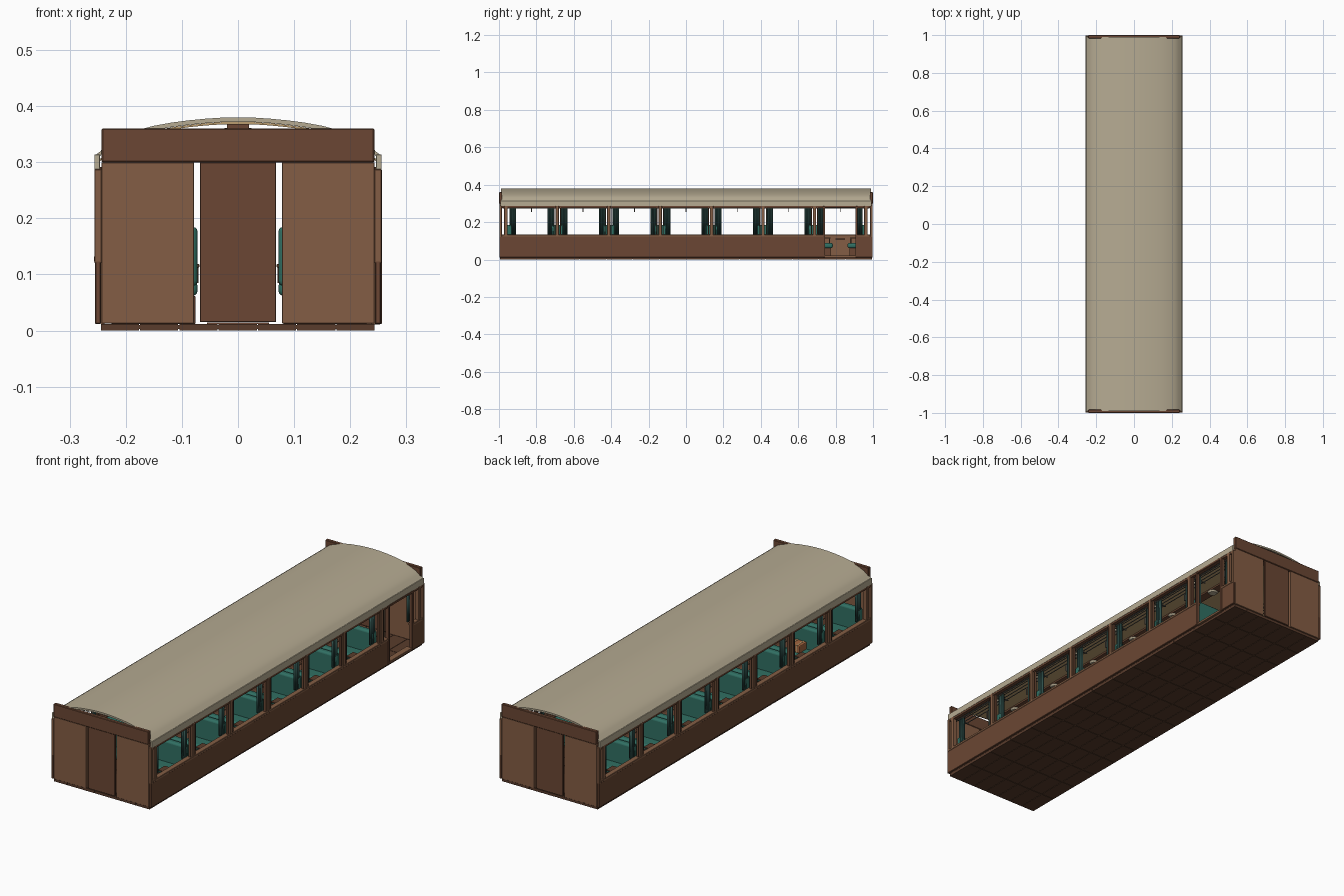
import bpy, bmesh, math
from mathutils import Matrix

if "Cube" in bpy.data.objects:
    bpy.data.objects.remove(bpy.data.objects["Cube"])


def mat(name, r, g, b):
    m = bpy.data.materials.new(name)
    m.diffuse_color = (r, g, b, 1)
    m.use_nodes = True
    m.node_tree.nodes["Principled BSDF"].inputs["Base Color"].default_value = m.diffuse_color
    return m


BROWN = mat("brown", .145, .062, .033)
LIGHT = mat("light wood", .23, .11, .058)
DARK = mat("dark wood", .10, .045, .025)
CREAM = mat("cream", .47, .41, .29)
TAN = mat("tan", .50, .34, .16)
TEAL = mat("teal", .03, .16, .125)
CURTAIN = mat("curtain", .03, .085, .075)
ORANGE = mat("leather", .36, .13, .05)
METAL = mat("metal", .13, .12, .10)


def finish(name, bm, material, bevel=0, segs=1, smooth=False):
    bmesh.ops.recalc_face_normals(bm, faces=bm.faces[:])
    me = bpy.data.meshes.new(name)
    bm.to_mesh(me)
    bm.free()
    ob = bpy.data.objects.new(name, me)
    bpy.context.collection.objects.link(ob)
    me.materials.append(material)
    if bevel:
        mod = ob.modifiers.new("bevel", 'BEVEL')
        mod.width = bevel
        mod.segments = segs
    if smooth:
        bpy.ops.object.select_all(action='DESELECT')
        ob.select_set(True)
        bpy.context.view_layer.objects.active = ob
        bpy.ops.object.shade_smooth_by_angle(angle=math.radians(40))
    return ob


def boxes(name, items, material, **kw):
    # each item is (x0, x1, y0, y1, z0, z1)
    bm = bmesh.new()
    for x0, x1, y0, y1, z0, z1 in items:
        m = Matrix.Translation(((x0 + x1) / 2, (y0 + y1) / 2, (z0 + z1) / 2))
        m = m @ Matrix.Diagonal((abs(x1 - x0), abs(y1 - y0), abs(z1 - z0), 1))
        bmesh.ops.create_cube(bm, size=1, matrix=m)
    return finish(name, bm, material, **kw)


def both(items):
    return items + [(-b, -a, c, d, e, f) for a, b, c, d, e, f in items]


def ends(items):
    return items + [(a, b, -d, -c, e, f) for a, b, c, d, e, f in items]


def extrude_y(name, outline, y0, y1, material, **kw):
    bm = bmesh.new()
    f = bm.faces.new([bm.verts.new((x, y0, z)) for x, z in outline])
    r = bmesh.ops.extrude_face_region(bm, geom=[f])
    vs = [v for v in r['geom'] if isinstance(v, bmesh.types.BMVert)]
    bmesh.ops.translate(bm, verts=vs, vec=(0, y1 - y0, 0))
    return finish(name, bm, material, **kw)


POSTS = [-.963 + .275 * i for i in range(8)]
BAYS = [p + .1375 for p in POSTS[:-1]]
D0, D1 = .74, .91  # side doorway, right side only

# Floor planks and aisle runner
boxes("floor_planks", [(-.2455 + .07 * i + .001, -.1755 + .07 * i - .001,
                        -.995 + j * .1421 + .001, -.8529 + j * .1421 - .001, 0, .012)
                       for i in range(7) for j in range(14)], DARK)
boxes("underfloor", [(-.243, .243, -.993, .993, .003, .010)], DARK)
boxes("aisle_runner", [(-.055, .055, -.98, .98, .012, .0145)], BROWN)

# Lower side walls, outer skin and inner lining
boxes("lower_walls", [(-.255, -.244, -.998, .998, .012, .125),
                      (.244, .255, -.998, D0, .012, .125),
                      (.244, .255, D1, .998, .012, .125)], BROWN, bevel=.0015)
boxes("inner_lining", [(-.244, -.238, -.985, .985, .012, .122),
                       (.238, .244, -.985, D0, .012, .122),
                       (.238, .244, D1, .985, .012, .122)], LIGHT)
boxes("window_sills", [(-.2565, -.232, -.985, .985, .122, .133),
                       (.232, .2565, -.985, D0, .122, .133),
                       (.232, .2565, D1, .985, .122, .133)], LIGHT, bevel=.0015)
boxes("window_top_rails", both([(.238, .2545, -.99, .99, .276, .292)]), BROWN)

# Window posts, corner posts and glazing strips
boxes("window_posts", both([(.238, .256, p - .009, p + .009, .125, .288) for p in POSTS]
                           + ends([(.243, .256, .985, .998, .12, .288)])),
      LIGHT, bevel=.0015)
boxes("window_strips", both([(.241, .252, p + s * .0165 - .002, p + s * .0165 + .002, .132, .28)
                             for p in POSTS[1:-1] for s in (-1, 1)]), BROWN)
# Doorway frame and threshold
boxes("doorway_frame", [(.24, .257, D0 - .008, D0 + .004, .012, .285),
                        (.24, .257, D1 - .004, D1 + .008, .012, .285),
                        (.24, .257, D0, D1, .276, .287)], BROWN, bevel=.0015)
boxes("doorway_threshold", [(.225, .254, D0, D1, .011, .022)], LIGHT, bevel=.001)

# End walls, doors and headers
boxes("end_panels", ends(both([(.078, .243, .984, .998, .013, .30)])), LIGHT, bevel=.001)
boxes("end_doors", ends([(-.068, .068, .986, .997, .015, .30)]), BROWN, bevel=.001)
boxes("end_headers", ends([(-.243, .243, .983, 1.0, .30, .36)]), BROWN, bevel=.002)

# Roof shell, ceiling and fascia
half = [(0, .380), (.03, .3795), (.06, .3775), (.09, .3745), (.12, .3705), (.15, .365),
        (.175, .3585), (.20, .350), (.22, .341), (.235, .331), (.246, .319), (.255, .312)]


def shell(drop0, drop1, s):
    top = [(x * s, z - drop0) for x, z in half]
    low = [(x * s, z - drop1) for x, z in half]
    up = [(-x, z) for x, z in reversed(top[1:])] + top
    dn = [(-x, z) for x, z in reversed(low[1:])] + low
    return up + dn[::-1]


extrude_y("roof", shell(0, .008, 1), -.99, .99, CREAM, smooth=True)
extrude_y("ceiling", shell(.0081, .012, .975), -.982, .982, TAN, smooth=True)
boxes("roof_fascia", both([(.246, .256, -.992, .992, .285, .314)]), CREAM,
      bevel=.002, segs=2)
boxes("ridge_beam", [(-.02, .02, -.985, .985, .360, .368)], BROWN)

# Benches back to back at each post; doorway bay on the right is clear
cushions, backs, bases, arms = [], [], [], []
for side in (-1, 1):
    for i, p in enumerate(POSTS):
        for d in (-1, 1):
            if (i == 0 and d < 0) or (i == 7 and d > 0):
                continue
            if side == 1 and ((i == 6 and d > 0) or i == 7):
                continue
            xs = (.072, .234) if side > 0 else (-.234, -.072)
            cushions.append((*xs, p + d * .012, p + d * .098, .062, .088))
            backs.append((*xs, p + d * .004, p + d * .034, .080, .185))
            bases.append((xs[0] + .008, xs[1] - .004, p + d * .012, p + d * .088, .012, .062))
            a = .074 * side
            arms.append((a - .005, a + .005, p + d * .03, p + d * .085, .112, .119))
            arms.append((a - .004, a + .004, p + d * .078, p + d * .084, .085, .113))
boxes("seat_cushions", cushions, TEAL, bevel=.009, segs=3, smooth=True)
boxes("seat_backs", backs, TEAL, bevel=.009, segs=3, smooth=True)
boxes("seat_bases", bases, BROWN, bevel=.001)
boxes("armrests", arms, LIGHT, bevel=.001)

# Pleated curtains beside every post
bm = bmesh.new()
N = 24
for side in (-1, 1):
    for i, p in enumerate(POSTS):
        for d in (-1, 1):
            if (i == 0 and d < 0) or (i == 7 and d > 0):
                continue
            cols = []
            for k in range(N + 1):
                y = p + d * (.019 + .034 * k / N)
                x = side * (.230 + .004 * math.sin(k / N * math.pi * 8))
                cols.append([bm.verts.new((x, y, z)) for z in (.134, .272)])
            for a, b in zip(cols, cols[1:]):
                bm.faces.new((a[0], b[0], b[1], a[1]))
cur = finish("curtains", bm, CURTAIN, smooth=True)
cur.modifiers.new("thickness", 'SOLIDIFY').thickness = .0015
boxes("curtain_rails", both([(.228, .232, -.98, .98, .274, .278)]), METAL)

# Luggage racks: rails with brackets
rails = [(x, x + .003, -.975, .975, .289, .292) for x in (.165, .183, .201, .219)]
brackets = [(.160, .238, p - .003, p + .003, .285, .289) for p in POSTS]
brackets += [(.162, .168, b - .002, b + .002, .255, .289) for b in BAYS]
boxes("luggage_racks", both(rails + brackets), METAL)

# Small wall tables between facing benches
boxes("tables", [t for b in BAYS for t in both([(.185, .237, b - .025, b + .025, .108, .113)])
                 if not (b > .7 and t[0] > 0)], DARK, bevel=.001)

# Ceiling lamps
bm = bmesh.new()
for b in BAYS:
    for x, z in ((0, .357), (-.12, .3545), (.12, .3545)):
        bmesh.ops.create_cone(bm, cap_ends=True, segments=24, radius1=.018, radius2=.024,
                              depth=.008, matrix=Matrix.Translation((x, b, z)))
finish("ceiling_lamps", bm, CREAM, smooth=True)

# Suitcase left on a bench
boxes("suitcase", [(-.16, -.10, -.655, -.60, .088, .122)], ORANGE, bevel=.004, segs=2)
boxes("suitcase_straps", [(x, x + .006, -.656, -.599, .087, .123) for x in (-.148, -.118)], TAN)
